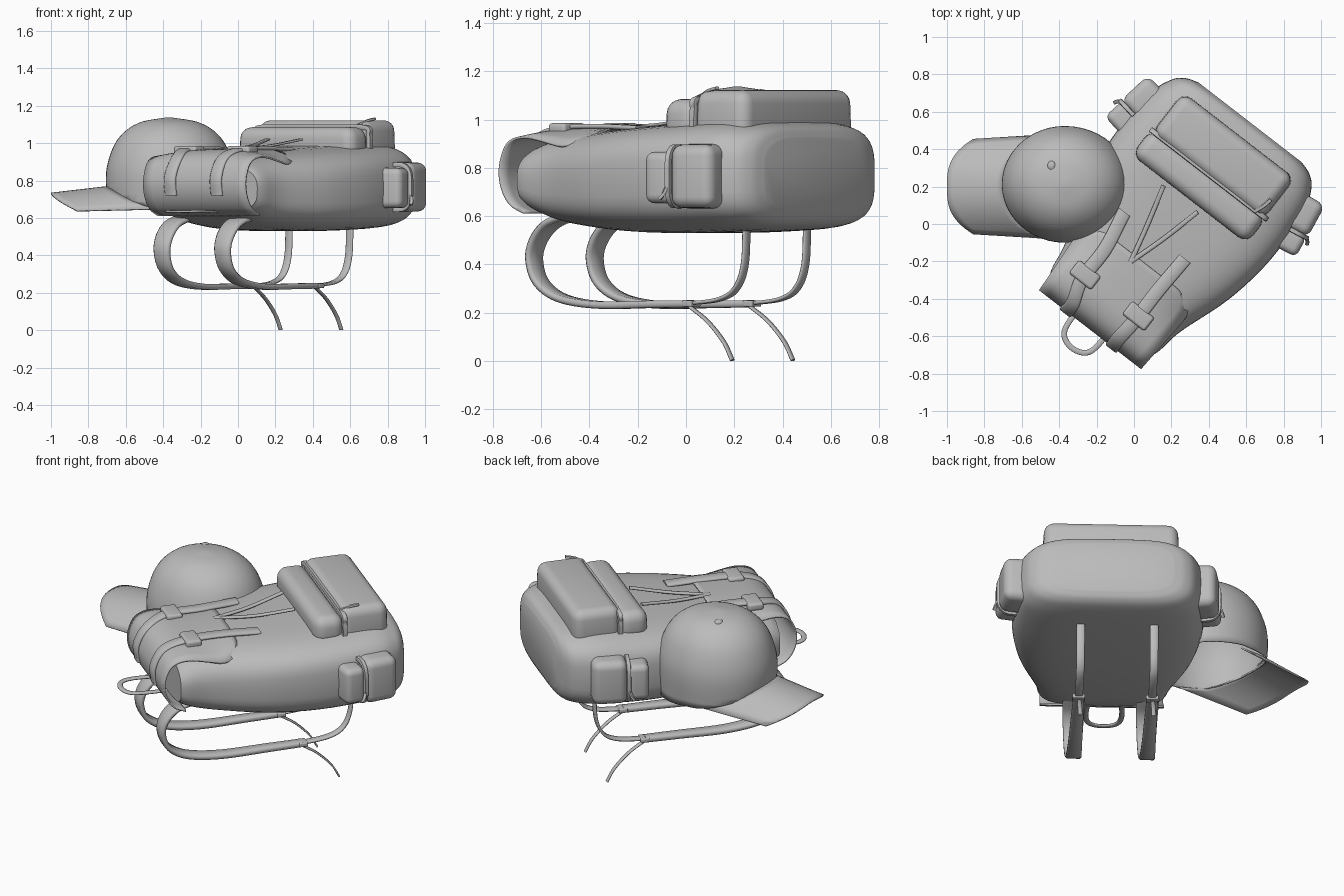
import bpy, bmesh, math
from mathutils import Vector, Matrix

cube = bpy.data.objects.get("Cube")
if cube:
    bpy.data.objects.remove(cube)

grey = bpy.data.materials.new("plain grey")
grey.use_nodes = True
grey.diffuse_color = (0.5, 0.5, 0.5, 1)
grey.node_tree.nodes["Principled BSDF"].inputs["Base Color"].default_value = grey.diffuse_color

X, Y, Z = Vector((1, 0, 0)), Vector((0, 1, 0)), Vector((0, 0, 1))
# Pack frame: local y runs from the lid to the base of the lying pack
PACK = Matrix.Translation((0.126, -0.098, 0)) @ Matrix.Rotation(math.radians(-37.7), 4, "Z")
WORLD = Matrix.Identity(4)


def finish(name, bm, frame=PACK, angle=45):
    bmesh.ops.recalc_face_normals(bm, faces=bm.faces)
    mesh = bpy.data.meshes.new(name)
    bm.to_mesh(mesh)
    bm.free()
    mesh.shade_smooth()
    mesh.set_sharp_from_angle(angle=math.radians(angle))
    mesh.materials.append(grey)
    obj = bpy.data.objects.new(name, mesh)
    obj.matrix_world = frame
    bpy.context.collection.objects.link(obj)
    return obj


def smooth_path(points, steps=6):
    """Catmull-Rom interpolation of tuples of any length."""
    pts = [Vector(p) for p in points]
    pts = [2 * pts[0] - pts[1]] + pts + [2 * pts[-1] - pts[-2]]
    out = []
    for a, b, c, d in zip(pts, pts[1:], pts[2:], pts[3:]):
        for i in range(steps):
            t = i / steps
            out.append(0.5 * (2 * b + (c - a) * t + (2 * a - 5 * b + 4 * c - d) * t * t
                              + (3 * b - a - 3 * c + d) * t ** 3))
    return out + [pts[-2]]


def clamp(f):
    return max(0, min(1, f))


def loft(bm, rings, caps=True):
    loops = [[bm.verts.new(p) for p in ring] for ring in rings]
    n = len(loops[0])
    for a, b in zip(loops, loops[1:]):
        for i in range(n):
            bm.faces.new((a[i], a[(i + 1) % n], b[(i + 1) % n], b[i]))
    if caps:
        bm.faces.new(loops[0])
        bm.faces.new(loops[-1])


def ribbon(name, points, width, thick, side=None, end_width=None, frame=PACK):
    """Flat strap along a path; side fixes the width direction."""
    path = smooth_path(points)
    rings = []
    for i, p in enumerate(path):
        tangent = (path[min(i + 1, len(path) - 1)] - path[max(i - 1, 0)]).normalized()
        across = side or tangent.cross(Z).normalized()
        normal = tangent.cross(across).normalized()
        f = i / (len(path) - 1)
        w = (width + ((end_width or width) - width) * f) / 2
        rings.append([p + across * w * a + normal * thick / 2 * b for a, b in
                      ((-1, -.4), (-.8, -1), (.8, -1), (1, -.4), (1, .4), (.8, 1), (-.8, 1), (-1, .4))])
    bm = bmesh.new()
    loft(bm, rings)
    return finish(name, bm, frame, 60)


def pillow(name, low, high, round_by, taper=0.0, axis=2, sign=1, frame=PACK):
    """Rounded box between two corners, shrinking towards one side."""
    low, high = Vector(low), Vector(high)
    mid, size = (low + high) / 2, high - low
    bm = bmesh.new()
    bmesh.ops.create_cube(bm, size=1)
    for v in bm.verts:
        k = 1 - taper if v.co[axis] * sign > 0 else 1
        v.co = Vector(mid[i] + v.co[i] * size[i] * (1 if i == axis else k) for i in range(3))
    bmesh.ops.bevel(bm, geom=bm.edges[:], offset=round_by, segments=5, profile=0.5, affect="EDGES")
    return finish(name, bm, frame, 60)


# Pack body: superellipse sections (y, half width, bottom, top), more domed near the lid
rings = []
for y, w, z0, z1 in smooth_path([(-.49, .35, .635, .88), (-.44, .365, .605, .905), (-.3, .39, .565, .935),
                                 (0, .49, .535, .965), (.3, .535, .53, .985), (.6, .52, .54, 1),
                                 (.73, .475, .555, .985), (.785, .42, .58, .965), (.81, .35, .62, .925)]):
    top_power = .6 + .25 * clamp((.2 - y) / .6)
    ring = []
    for i in range(48):
        a = math.tau * i / 48
        c, s = math.cos(a), math.sin(a)
        lift = abs(s) ** (top_power if s > 0 else .55)
        ring.append((w * math.copysign(abs(c) ** .5, c), y,
                     (z0 + z1) / 2 + (z1 - z0) / 2 * math.copysign(lift, s)))
    rings.append(ring)
bm = bmesh.new()
loft(bm, rings)
finish("pack_body", bm)

# Lid: open sheet rolled around the top of the pack, tail corners rounded and sagging
lid_path = smooth_path([(-.13, .972), (-.3, .965), (-.45, .952), (-.54, .905), (-.583, .81),
                        (-.575, .72), (-.53, .65), (-.46, .615)])
bm = bmesh.new()
rows = []
for y, z in lid_path:
    upper = z > .8
    inset = clamp((y + .25) / .12) if upper else 0
    half = .345 + .06 * (y + .585) * upper - .13 * (1 - math.sqrt(1 - inset * inset))
    sag = .075 * clamp((y + .56) / .3) * upper
    rows.append([bm.verts.new((half * (i / 6 - 1), y, z - sag * abs(half * (i / 6 - 1) / .36) ** 3))
                 for i in range(13)])
for a, b in zip(rows, rows[1:]):
    for i in range(12):
        bm.faces.new((a[i], a[i + 1], b[i + 1], b[i]))
lid = finish("lid", bm)
shell = lid.modifiers.new("thickness", "SOLIDIFY")
shell.thickness = .01
shell.offset = 0

# Lid straps with buckles
for tail, front, name in ((-.24, -.16, "right"), (.17, .15, "left")):
    mid = (tail + front) / 2
    ribbon(name + "_lid_strap",
           [(tail, .02, .965), (mid, -.2, .972), (mid, -.4, .965), (front, -.53, .922),
            (front, -.592, .82), (front, -.585, .72)], .075, .02, X)
    pillow(name + "_buckle", (mid - .075, -.42, .94), (mid + .075, -.33, .985), .015)

# Laces running from the front pocket to the lid
for x, name in ((-.16, "right"), (.07, "left")):
    ribbon(name + "_lace", [(x, .26, 1.02), (x / 2 - .02, .04, .985), (-.05, -.17, .972)], .025, .012)

# Carry handle
ribbon("carry_handle", [(-.11, -.46, .63), (-.115, -.62, .635), (-.09, -.7, .635), (-.015, -.727, .635),
                        (.06, -.7, .635), (.085, -.62, .635), (.08, -.46, .63)], .03, .012)

# Front pocket: main pouch, lower roll, zip band and pull
pillow("front_pocket", (-.385, .44, .92), (.375, .72, 1.122), .055, .02)
pillow("front_pocket_roll", (-.4, .285, .92), (.385, .46, 1.085), .06, .02)
ribbon("front_pocket_band", [(-.385, .455, .95), (-.383, .455, 1.04), (-.35, .455, 1.085), (0, .455, 1.09),
                             (.34, .455, 1.085), (.375, .455, 1.04), (.38, .455, .95)], .03, .025, Y)
ribbon("front_pocket_pull", [(.31, .45, 1.1), (.33, .5, 1.12), (.34, .55, 1.13)], .02, .012)

# Side pockets on both flanks, turned slightly towards the base
for s, name in ((-1, "right"), (1, "left")):
    flank = PACK @ Matrix.Translation((s * .61, .52 + .015 * s, 0)) @ Matrix.Rotation(s * .16, 4, "Z")
    low, high = sorted((-s * .17, s * .005))
    pillow(name + "_side_pocket", (low, -.03, .63), (high, .175, .9), .045, .04, 0, s, flank)
    low, high = sorted((-s * .17, 0))
    pillow(name + "_side_pocket_roll", (low, -.15, .65), (high, -.025, .87), .035, .04, 0, s, flank)
    ribbon(name + "_side_band", [(-s * .1, -.03, .885), (-s * .04, -.03, .88), (-s * .005, -.03, .84),
                                 (0, -.03, .76), (-s * .005, -.03, .69), (-s * .04, -.03, .65),
                                 (-s * .1, -.03, .645)], .025, .025, Y, frame=flank)
    ribbon(name + "_side_pull", [(0, -.03, .73), (s * .015, -.045, .69), (s * .02, -.06, .67)],
           .02, .012, frame=flank)

# Shoulder straps: padded loop, webbing, slider and loose tail
for x, name in ((-.25, "right"), (.16, "left")):
    ribbon(name + "_shoulder_pad",
           [(x, -.36, .6), (x, -.46, .565), (x, -.525, .5), (x, -.547, .42), (x, -.51, .325),
            (x, -.4, .26), (x, -.2, .232), (x, .08, .235), (x, .27, .237)], .13, .03, X, .06)
    ribbon(name + "_webbing", [(x, .25, .237), (x, .42, .255), (x, .51, .3), (x, .555, .4), (x, .565, .57)],
           .045, .015, X)
    pillow(name + "_slider", (x - .035, .25, .225), (x + .035, .3, .25), .006)
    ribbon(name + "_loose_tail", [(x, .26, .23), (x, .36, .165), (x, .445, .08), (x, .49, .003)],
           .025, .01, X)

# Cap crown: stacked rings (height, scale), raised above the brim and dipping at the back
CENTRE = Vector((-.37, .212, 0))
rings = []
for h, r in smooth_path([(.65, .97), (.8, 1), (.9, .965), (1, .85), (1.07, .67), (1.115, .42), (1.136, .06)], 4):
    ring = []
    for i in range(48):
        a = math.tau * i / 48
        c = math.cos(a)
        z = max(h, .65 + .09 * max(0, -c) ** 2) - .04 * max(0, c) * clamp((.8 - h) / .15)
        reach = .337 if c < 0 else .352
        ring.append(CENTRE + Vector((reach * r * c, .312 * r * math.sin(a), z)))
    rings.append(ring)
bm = bmesh.new()
loft(bm, rings, False)
bm.verts.ensure_lookup_table()
bm.faces.new(bm.verts[-48:])
bmesh.ops.remove_doubles(bm, verts=bm.verts, dist=.0005)
crown = finish("cap_crown", bm, WORLD, 70)

# Cap brim: arched sheet with a rounded front
bm = bmesh.new()
rows = []
for i in range(17):
    t = i / 8 - 1
    tip = -1 + .14 * abs(t) ** 3
    root = -.375 - .325 * math.sqrt(max(0, 1 - t * t))
    row = []
    for j in range(9):
        f = j / 8
        x = tip + (root - tip) * f
        arch = .735 + .035 * f - (.095 + .025 * f) * abs(t) ** 2.2
        row.append(bm.verts.new((x, .2 + t * (.255 + .03 * f), arch)))
    rows.append(row)
for a, b in zip(rows, rows[1:]):
    for j in range(8):
        bm.faces.new((a[j], a[j + 1], b[j + 1], b[j]))
brim = finish("cap_brim", bm, WORLD)
for sheet in (crown, brim):
    shell = sheet.modifiers.new("thickness", "SOLIDIFY")
    shell.thickness = .008

# Cap button
bm = bmesh.new()
bmesh.ops.create_uvsphere(bm, u_segments=16, v_segments=8, radius=1,
                          matrix=Matrix.Translation((-.44, .31, 1.11)) @ Matrix.Diagonal((.024, .028, .016, 1)))
finish("cap_button", bm, WORLD)
